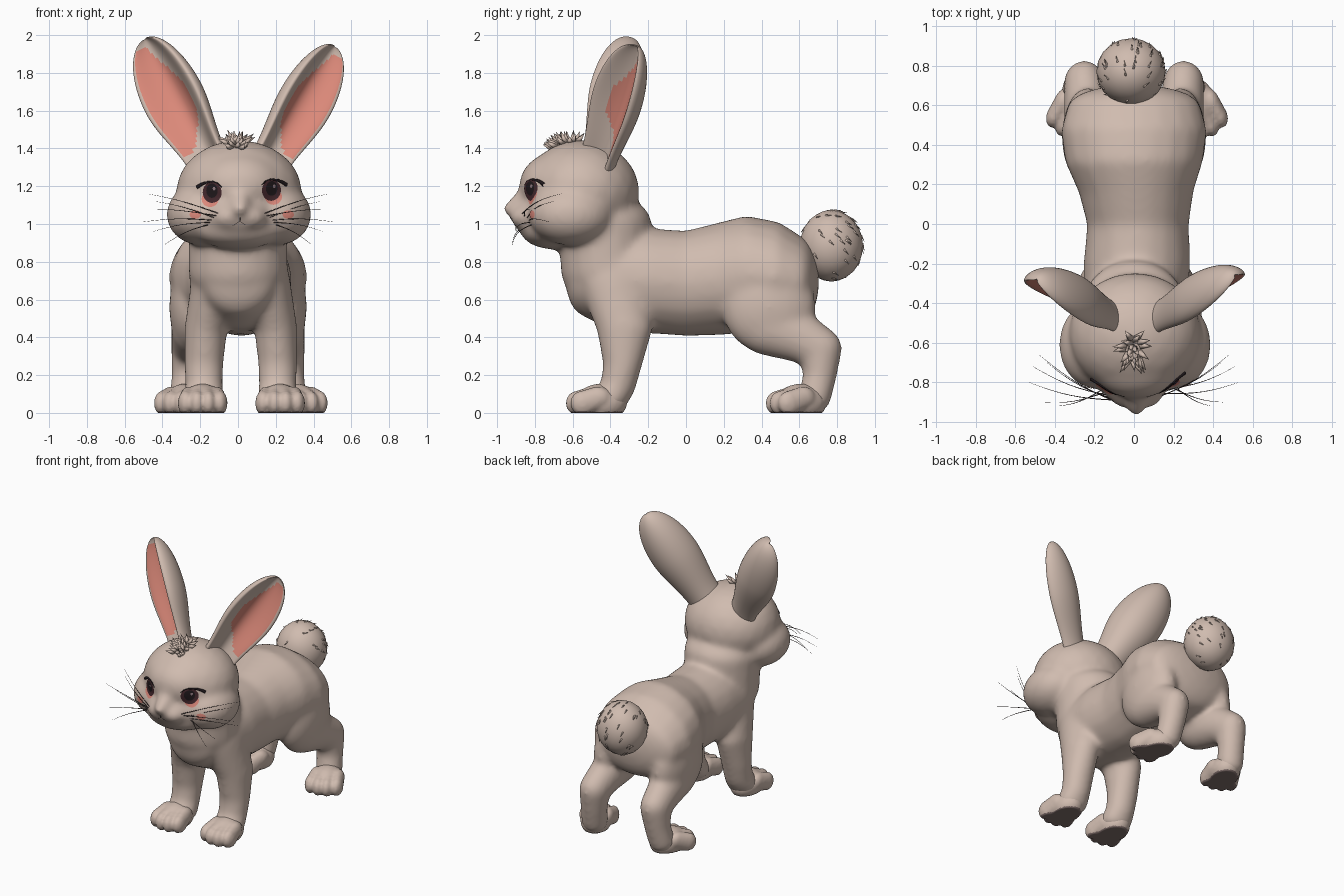
import bpy, bmesh, math, random
from mathutils import Vector, Matrix
from mathutils.bvhtree import BVHTree

random.seed(4)
cube = bpy.data.objects.get("Cube")
if cube:
    bpy.data.objects.remove(cube, do_unlink=True)


def material(name, r, g, b):
    m = bpy.data.materials.new(name)
    m.use_nodes = True
    m.diffuse_color = (r, g, b, 1)
    node = m.node_tree.nodes["Principled BSDF"]
    node.inputs["Base Color"].default_value = (r, g, b, 1)
    node.inputs["Roughness"].default_value = 0.8
    return m


FUR = material("beige fur", 0.63, 0.50, 0.43)
PINK = material("inner ear pink", 0.74, 0.26, 0.20)
BLUSH = material("blush", 0.72, 0.25, 0.20)
SOLE = material("dark sole", 0.22, 0.16, 0.15)
IRIS = material("eye brown", 0.06, 0.022, 0.027)
BLACK = material("lash black", 0.015, 0.01, 0.012)
GLINT = material("eye glint", 0.30, 0.21, 0.23)
WHISKER = material("whisker grey", 0.08, 0.06, 0.06)


def new_object(name, mesh, mats):
    obj = bpy.data.objects.new(name, mesh)
    bpy.context.collection.objects.link(obj)
    for m in mats:
        mesh.materials.append(m)
    return obj


def finish(name, bm, *mats):
    mesh = bpy.data.meshes.new(name)
    bm.to_mesh(mesh)
    bm.free()
    for p in mesh.polygons:
        p.use_smooth = True
    return new_object(name, mesh, mats)


def ball(bm, c, r):
    bmesh.ops.create_icosphere(bm, subdivisions=3, radius=1,
                               matrix=Matrix.Translation(c) @ Matrix.Diagonal((*r, 1)))


def chain(bm, stations, steps=7):
    """Overlapping balls swept through (centre, radii) stations."""
    for (c0, r0), (c1, r1) in zip(stations, stations[1:]):
        for i in range(steps + 1):
            t = i / steps
            ball(bm, Vector(c0).lerp(Vector(c1), t), Vector(r0).lerp(Vector(r1), t))


def baked(obj):
    dg = bpy.context.evaluated_depsgraph_get()
    mesh = bpy.data.meshes.new_from_object(obj.evaluated_get(dg))
    bpy.data.objects.remove(obj, do_unlink=True)
    mesh.materials.clear()
    return mesh


def fuse(name, bm, voxel, rounds):
    """Weld overlapping volumes into one smooth skin with flat soles."""
    obj = finish(name + "_blank", bm, FUR)
    mod = obj.modifiers.new("weld", 'REMESH')
    mod.mode, mod.voxel_size = 'VOXEL', voxel
    mod = obj.modifiers.new("soften", 'SMOOTH')
    mod.factor, mod.iterations = 0.5, rounds
    mesh = baked(obj)
    for v in mesh.vertices:
        v.co.z = max(v.co.z, 0)
    obj = new_object(name, mesh, (FUR, SOLE))
    for p in mesh.polygons:
        p.use_smooth = True
        low = max(mesh.vertices[i].co.z for i in p.vertices) < 0.012
        p.material_index = 1 if low else 0
    return obj


# Body: torso, neck, head and legs in one skin
bm = bmesh.new()
chain(bm, [((.005, -.53, .72), (.20, .11, .21)), ((.005, -.40, .71), (.265, .13, .265)),
           ((.015, -.20, .70), (.272, .13, .28)), ((.02, 0, .685), (.258, .13, .28)),
           ((.01, .18, .71), (.295, .13, .30)), ((0, .32, .735), (.35, .13, .31)),
           ((0, .47, .72), (.37, .13, .295)), ((0, .585, .70), (.34, .12, .24))], 10)
chain(bm, [((0, -.42, .76), (.265, .245, .2)), ((0, -.43, 1.0), (.265, .25, .16))])
ball(bm, (.005, -.555, 1.17), (.335, .31, .275))          # cranium
ball(bm, (.01, -.665, 1.2), (.25, .22, .19))              # forehead
ball(bm, (0, -.70, .97), (.24, .18, .105))                # chin
ball(bm, (0, -.78, 1.04), (.19, .14, .12))                # muzzle
chain(bm, [((.01, -.82, 1.15), (.07, .07, .07)), ((.01, -.92, 1.08), (.05, .05, .04))], 4)
for s in (-1, 1):
    ball(bm, (s * .20 + .005, -.61, 1.05), (.185, .225, .165))  # cheek
    ball(bm, (s * .055 + .01, -.865, 1.035), (.08, .065, .06))
    x = s * .195 + .015
    chain(bm, [((x - s * .06, -.38, .68), (.13, .18, .15)), ((x - s * .01, -.325, .45), (.115, .15, .1)),
               ((x, -.335, .26), (.105, .105, .08)), ((x, -.36, .14), (.10, .095, .08)),
               ((x, -.40, .08), (.11, .10, .08))])
    ball(bm, (s * .235, .44, .56), (.13, .25, .25))            # thigh
    chain(bm, [((s * .225, .45, .46), (.13, .19, .16)), ((s * .24, .60, .40), (.115, .14, .135)),
               ((s * .25, .71, .34), (.105, .118, .115)), ((s * .26, .71, .20), (.092, .09, .08)),
               ((s * .275, .68, .08), (.092, .09, .08))])
body = fuse("body", bm, .014, 30)

# Paws with four toes each
for s, side in ((-1, "right"), (1, "left")):
    for label, x, y, turn in (("front", s * .205 + .018, -.46, 0), ("hind", s * .3 + .015, .60, s * .35)):
        bm = bmesh.new()
        ball(bm, (0, .01, .055), (.105, .14, .10))
        for k in (-1.5, -.5, .5, 1.5):
            reach = -.125 + abs(k) * .025
            chain(bm, [((k * .05, reach + .08, .08), (.045, .07, .06)),
                       ((k * .06, reach, .052), (.042, .065, .066))], 3)
        bm.transform(Matrix.Translation((x, y, 0)) @ Matrix.Rotation(turn, 4, 'Z'))
        fuse(f"{side}_{label}_paw", bm, .011, 4)


# Ears: thick cupped leaf shapes with a pink hollow
def ear(name, base, tip, facing, half):
    base, tip = Vector(base), Vector(tip)
    axis = (tip - base).normalized()
    n = Vector(facing)
    n = (n - axis * n.dot(axis)).normalized()
    across = axis.cross(n)
    if across.z > 0:                    # 'across' points to the low outer edge
        across.negate()
    bm = bmesh.new()
    rings, segs = 52, 64
    peak = .52
    grid = []
    for i in range(rings):
        v = math.sin(i / (rings - 1) * math.pi / 2) * .998
        if v > peak:
            w = half * math.sqrt(1 - ((v - peak) / (1 - peak)) ** 2)
        else:
            q = v / peak
            w = .12 + (half - .12) * q * q * (3 - 2 * q)
        row = []
        for j in range(segs):
            t = 2 * math.pi * j / segs
            u, h = math.cos(t), math.sin(t)
            d = -.62 * w * h if h > 0 else .65 * w * -h * (1 - 1.25 * h * h)
            d += .25 * w * u * u - .06 * w
            row.append(bm.verts.new(base.lerp(tip, v) + across * u * w + n * d))
        grid.append((v, row))
    for (v0, a), (v1, b) in zip(grid, grid[1:]):
        for j in range(segs):
            k = (j + 1) % segs
            f = bm.faces.new((a[j], a[k], b[k], b[j]))
            u = math.cos(2 * math.pi * (j + .5) / segs)
            # hollow narrows to a point at the root and hugs the outer rim at the tip
            start = max(-.43, .45 - (v0 - .12) * 4, (v0 - .6) * 2 - .43)
            f.material_index = int(j >= segs // 2 and start < u < .83 and .12 < v0 < .945)
    bm.faces.new(grid[0][1])
    bm.faces.new(grid[-1][1])
    bmesh.ops.recalc_face_normals(bm, faces=bm.faces)
    finish(name, bm, FUR, PINK)


ear("left_ear", (.155, -.46, 1.33), (.515, -.26, 1.94), (.65, -.75, 0), .165)
ear("right_ear", (-.145, -.46, 1.33), (-.495, -.285, 1.98), (-.55, -.83, 0), .18)


# Hair spikes for tail and forelock
def spikes(name, items):
    bm = bmesh.new()
    for p, d, length, r in items:
        m = Matrix.Translation(p) @ d.to_track_quat('Z', 'Y').to_matrix().to_4x4()
        bmesh.ops.create_cone(bm, segments=5, radius1=r, radius2=0, depth=length, cap_ends=True,
                              matrix=m @ Matrix.Translation((0, 0, length / 2)))
    finish(name, bm, FUR)


probe = bmesh.new()
probe.from_mesh(body.data)
skin = BVHTree.FromBMesh(probe)

tail_c, tail_r = Vector((-.015, .77, .885)), Vector((.175, .168, .19))
bm = bmesh.new()
ball(bm, tail_c, tail_r)
finish("tail", bm, FUR)
hairs = []
for _ in range(55):
    n = Vector((random.gauss(0, 1), random.gauss(.3, 1), random.gauss(.5, 1))).normalized()
    flow = Vector((0, .7, -.7))
    d = (flow - n * flow.dot(n)).normalized() + n * .2
    hairs.append((tail_c + n * tail_r * .98, d, .04, .006))
spikes("tail_hairs", hairs)

hairs = []
for _ in range(36):
    a, q = random.uniform(0, 2 * math.pi), random.uniform(.1, 1)
    off = Vector((math.cos(a) * .05, math.sin(a) * .085, 0)) * q
    hit = skin.ray_cast(Vector((-.005, -.645, 3)) + off, Vector((0, 0, -1)))[0]
    d = Vector((off.x * 12, off.y * 7 - .25, .5 - q * .25))
    hairs.append((hit - Vector((0, 0, .005)), d, random.uniform(.06, .08), .02))
spikes("forelock", hairs)


# Face details laid onto the skin
def on_face(x, z, lift):
    hit, n, _, _ = skin.ray_cast(Vector((x, -3, z)), Vector((0, 1, 0)))
    return hit + n * lift


def patch(name, x, z, rx, rz, mat, lift, rings=5, segs=28):
    bm = bmesh.new()
    rows = [[bm.verts.new(on_face(x + rx * k / rings * math.cos(2 * math.pi * j / segs),
                                  z + rz * k / rings * math.sin(2 * math.pi * j / segs), lift))
             for j in range(segs)] for k in range(1, rings + 1)]
    bm.faces.new(rows[0])
    for a, b in zip(rows, rows[1:]):
        for j in range(segs):
            k = (j + 1) % segs
            bm.faces.new((a[j], b[j], b[k], a[k]))
    bmesh.ops.recalc_face_normals(bm, faces=bm.faces)
    finish(name, bm, mat)


def strands(name, paths, radius, mat):
    cu = bpy.data.curves.new(name, 'CURVE')
    cu.dimensions, cu.bevel_depth, cu.bevel_resolution = '3D', radius, 1
    for path in paths:
        sp = cu.splines.new('POLY')
        sp.points.add(len(path) - 1)
        for i, (p, q) in enumerate(zip(sp.points, path)):
            p.co = (*q, 1)
            p.radius = 1 - .8 * i / (len(path) - 1)
    obj = bpy.data.objects.new(name + "_guide", cu)
    bpy.context.collection.objects.link(obj)
    new_object(name, baked(obj), (mat,))


MID = .02
for s, side in ((-1, "right"), (1, "left")):
    ex, ez = MID + s * .155, 1.172 + s * .006
    patch(side + "_eye_rim", ex + s * .012, ez - .035, .045, .042, BLUSH, .002)
    patch(side + "_eye", ex, ez, .05, .056, IRIS, .004)
    patch(side + "_pupil", ex, ez + .01, .03, .038, BLACK, .006)
    patch(side + "_glint", ex + .012, ez + .022, .007, .009, GLINT, .008)
    patch(side + "_blush", MID + s * .245, 1.05, .03, .022, BLUSH, .003)
    lash = [(.08, .028), (.06, .042), (.035, .053), (0, .058), (-.03, .048), (-.05, .028)]
    strands(side + "_lash", [[on_face(ex + s * x, ez + z, .001) for x, z in lash]], .011, BLACK)
    mouth = [(0, 1.035), (.0, 1.015), (.03, .995), (.06, .99), (.09, 1.0)]
    strands(side + "_mouth", [[on_face(MID - .01 + s * x, z, -.001) for x, z in mouth]], .003, WHISKER)
    # Whiskers sweep from the muzzle to tips
    paths = []
    for i, tip in enumerate(((.48, -.66, 1.16), (.53, -.80, 1.08), (.44, -.70, 1.12),
                             (.51, -.72, 1.01), (.45, -.90, .96), (.39, -.92, .89))):
        a = on_face(MID + s * (.12 + .012 * i), 1.055 - .012 * i, -.004)
        b = Vector((s * tip[0], *tip[1:]))
        paths.append([a.lerp(b, t / 8) + Vector((s * .005, -.02, .012)) * math.sin(math.pi * t / 8)
                      for t in range(9)])
    strands(side + "_whiskers", paths, .0028, WHISKER)
probe.free()
